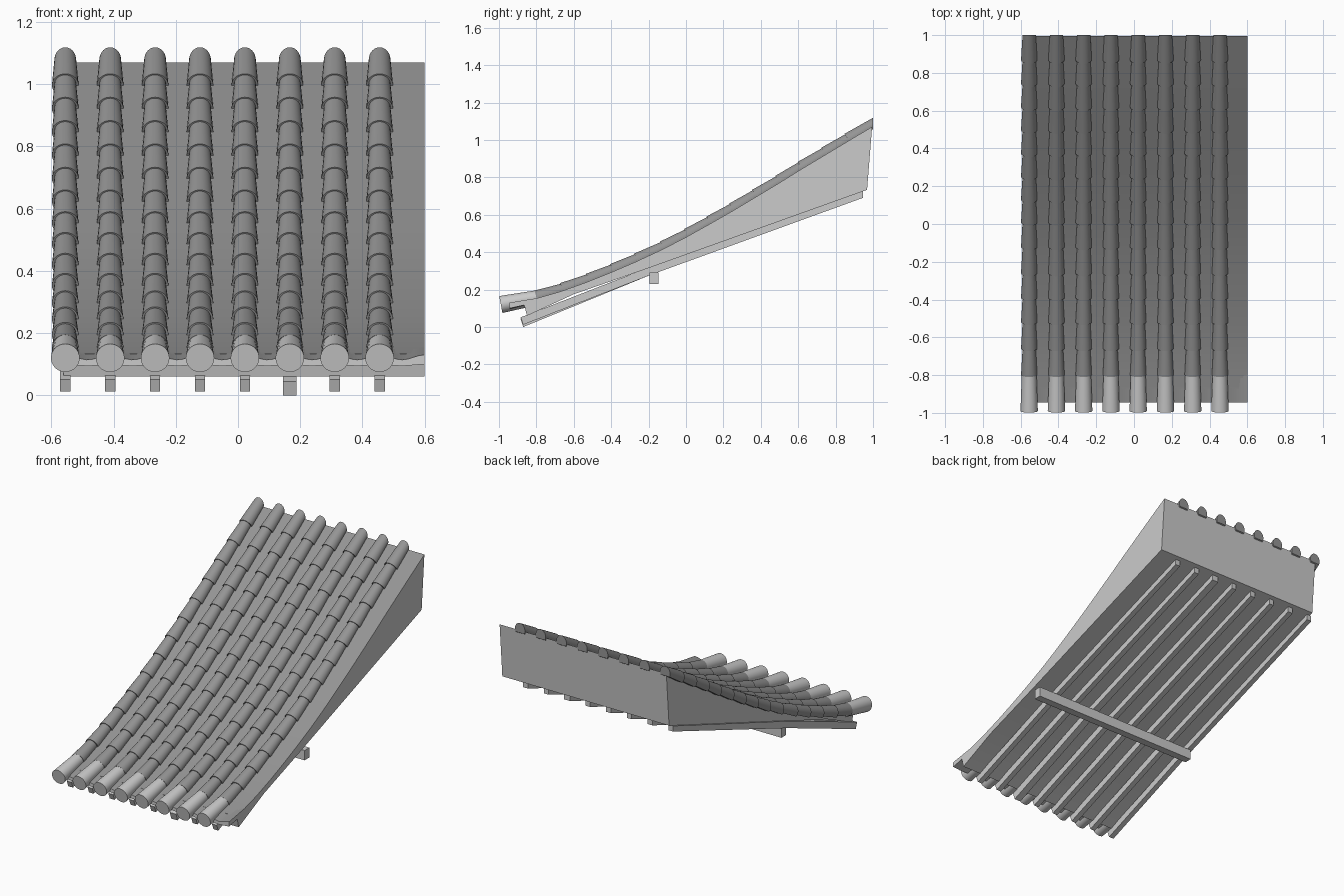
import bpy, bmesh, math
from mathutils import Vector

if "Cube" in bpy.data.objects:
    bpy.data.objects.remove(bpy.data.objects["Cube"])

ROWS = [-0.555 + 0.1443 * i for i in range(8)]
LEFT, RIGHT = -0.56, 0.6
TOP = [(-0.87, 0.135), (-0.81, 0.15), (-0.67, 0.19), (-0.53, 0.24), (-0.40, 0.292),
       (-0.27, 0.348), (-0.13, 0.413), (0, 0.48), (0.12, 0.547), (0.243, 0.617),
       (0.365, 0.69), (0.49, 0.765), (0.61, 0.84), (0.735, 0.915), (0.86, 0.99), (0.995, 1.07)]

DARK = bpy.data.materials.new("dark_tile")
DARK.diffuse_color = (0.3, 0.3, 0.3, 1)
DARK.use_nodes = True
DARK.node_tree.nodes["Principled BSDF"].inputs["Base Color"].default_value = DARK.diffuse_color
PLAIN = bpy.data.materials.new("plain_grey")
PLAIN.diffuse_color = (0.75, 0.75, 0.75, 1)
PLAIN.use_nodes = True
PLAIN.node_tree.nodes["Principled BSDF"].inputs["Base Color"].default_value = PLAIN.diffuse_color


def finish(bm, name, smooth=False, dark=None):
    """dark: None = plain, 'all' = dark, 'top' = only upward faces dark."""
    bmesh.ops.recalc_face_normals(bm, faces=bm.faces)
    bm.normal_update()
    for f in bm.faces:
        if dark == 'all' or (dark == 'top' and f.normal.z > 0.3):
            f.material_index = 1
    me = bpy.data.meshes.new(name)
    bm.to_mesh(me)
    bm.free()
    me.materials.append(PLAIN)
    me.materials.append(DARK)
    ob = bpy.data.objects.new(name, me)
    bpy.context.collection.objects.link(ob)
    if smooth:
        bpy.ops.object.select_all(action='DESELECT')
        ob.select_set(True)
        bpy.context.view_layer.objects.active = ob
        bpy.ops.object.shade_smooth_by_angle(angle=math.radians(35))
    return ob


def extrude_profile(bm, profile, x0, x1):
    """Solid from a (y, z) outline swept between x0 and x1."""
    a = [bm.verts.new((x0, y, z)) for y, z in profile]
    b = [bm.verts.new((x1, y, z)) for y, z in profile]
    n = len(a)
    bm.faces.new(a)
    bm.faces.new(b[::-1])
    for i in range(n):
        bm.faces.new((a[i], a[(i + 1) % n], b[(i + 1) % n], b[i]))


def barrel(bm, x, p0, p1, r0, r1, a0, a1, seg, lift=0.0, shift=0.0, end_y=None):
    """Tapered, capped barrel along p0 -> p1 in the yz plane."""
    d = Vector((0, p1[0] - p0[0], p1[1] - p0[1])).normalized()
    up = Vector((0, -d.z, d.y))
    full = a1 - a0 >= 360
    rings = []
    for p, r, h in ((p0, r0, 0), (p1, r1, lift)):
        ring = []
        for k in range(seg if full else seg + 1):
            t = math.radians(a0 + (a1 - a0) * k / seg)
            co = (Vector((x, p[0], p[1])) + d * shift + Vector((r * math.cos(t), 0, 0))
                  + up * (r * math.sin(t) + h))
            if end_y and p is p1:      # plumb cut at the ridge
                co += d * ((end_y - co.y) / d.y)
            ring.append(bm.verts.new(co))
        rings.append(ring)
    f, b = rings
    n = len(f)
    for k in range(n):
        bm.faces.new((f[k], f[(k + 1) % n], b[(k + 1) % n], b[k]))
    bm.faces.new(f[::-1])
    bm.faces.new(b)


# Curved roof body with a dark top
bm = bmesh.new()
extrude_profile(bm, TOP + [(0.968, 0.733), (-0.2, 0.315), (-0.6, 0.175), (-0.85, 0.06)], LEFT, RIGHT)
finish(bm, "roof_body", True, 'top')

# Scalloped eave lip of the pan tiles
bm = bmesh.new()
prev = None
N = 64
for i in range(N + 1):
    x = LEFT + (RIGHT - LEFT) * i / N
    w = 0.008 * math.cos(2 * math.pi * (x - ROWS[0]) / 0.1443)
    cur = [bm.verts.new((x, y, z)) for y, z in
           ((-0.945, 0.122 + w), (-0.76, 0.160), (-0.76, 0.140), (-0.945, 0.097 + w * 0.3))]
    if prev:
        for k in range(4):
            bm.faces.new((prev[k], prev[(k + 1) % 4], cur[(k + 1) % 4], cur[k]))
    else:
        bm.faces.new(cur)
    prev = cur
bm.faces.new(prev[::-1])
finish(bm, "eave_lip", True, 'top')

# Overlapping tapered cover tiles
bm = bmesh.new()
for x in ROWS:
    for p, q in zip(TOP[1:-1], TOP[2:]):
        last = q is TOP[-1]
        barrel(bm, x, p, q, 0.043, 0.035, -30, 210, 18, 0.004, 0.012, 1.0 if last else None)
finish(bm, "cover_tiles", True, 'all')

# Round eave tiles closing each row
bm = bmesh.new()
for x in ROWS:
    barrel(bm, x, (-0.99, 0.12), (-0.79, 0.158), 0.046, 0.039, 0, 360, 28)
finish(bm, "eave_tiles", True)

# Rafters with a slight kink at the purlin
bm = bmesh.new()
for i, x in enumerate(ROWS):
    w, drop = (0.022, 0.0) if i == 5 else (0.0165, 0.012)
    extrude_profile(bm, [(-0.87, drop), (-0.19, 0.278), (0.945, 0.69), (0.945, 0.725),
                         (-0.2, 0.318), (-0.885, 0.045 + drop / 2)], x - w, x + w)
finish(bm, "rafters")

# Purlin beam under the rafters
bm = bmesh.new()
extrude_profile(bm, [(-0.195, 0.23), (-0.148, 0.23), (-0.148, 0.292), (-0.195, 0.292)], LEFT, RIGHT)
finish(bm, "purlin_beam")
